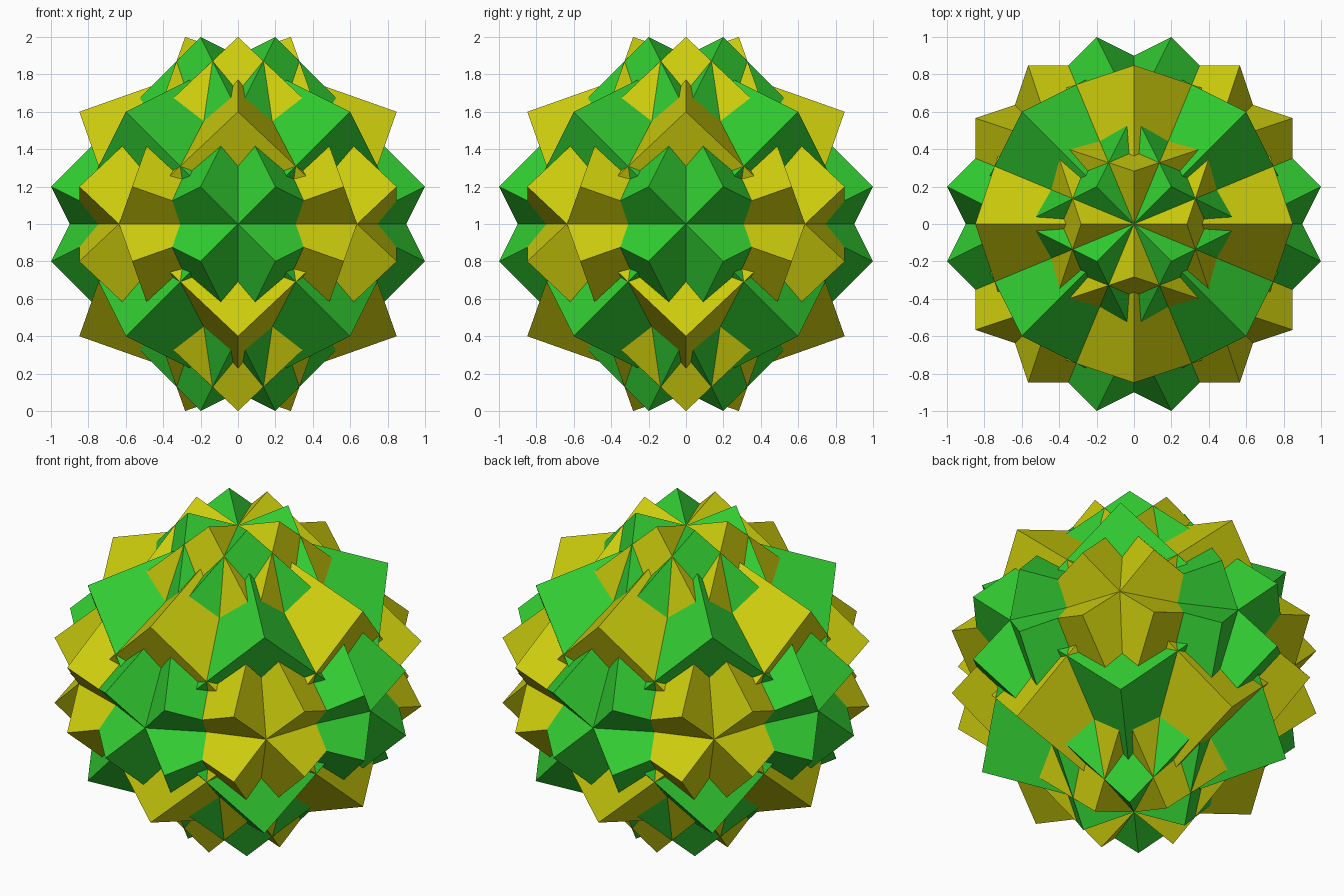
import bpy, bmesh, math
from mathutils import Matrix, Vector

if "Cube" in bpy.data.objects:
    bpy.data.objects.remove(bpy.data.objects["Cube"])

SIZE = 1.2                         # cube edge length
CENTER = Matrix.Translation((0, 0, 1))


def make_material(name, rgb):
    mat = bpy.data.materials.new(name)
    mat.diffuse_color = (*rgb, 1)
    mat.use_nodes = True
    mat.node_tree.nodes["Principled BSDF"].inputs["Base Color"].default_value = mat.diffuse_color
    return mat


def turned_cube(name, diagonal, spin, mat):
    """Cube turned 60 degrees about a body diagonal, then spun about z."""
    bm = bmesh.new()
    bmesh.ops.create_cube(bm, size=SIZE)
    turn = Matrix.Rotation(math.radians(60), 4, Vector(diagonal))
    bm.transform(CENTER @ Matrix.Rotation(spin, 4, 'Z') @ turn)
    mesh = bpy.data.meshes.new(name)
    bm.to_mesh(mesh)
    bm.free()
    mesh.materials.append(mat)
    bpy.context.collection.objects.link(bpy.data.objects.new(name, mesh))


green = make_material("green", (0.032, 0.61, 0.032))
yellow = make_material("yellow", (0.61, 0.61, 0.004))
diagonals = [(1, 1, 1), (-1, 1, 1), (1, -1, 1), (-1, -1, 1)]

# Two interlocking sets of four cubes, the second spun by an eighth turn
for label, mat, spin in (("green", green, 0), ("yellow", yellow, math.pi / 4)):
    for i, diagonal in enumerate(diagonals, 1):
        turned_cube(f"{label}_cube_{i}", diagonal, spin, mat)
